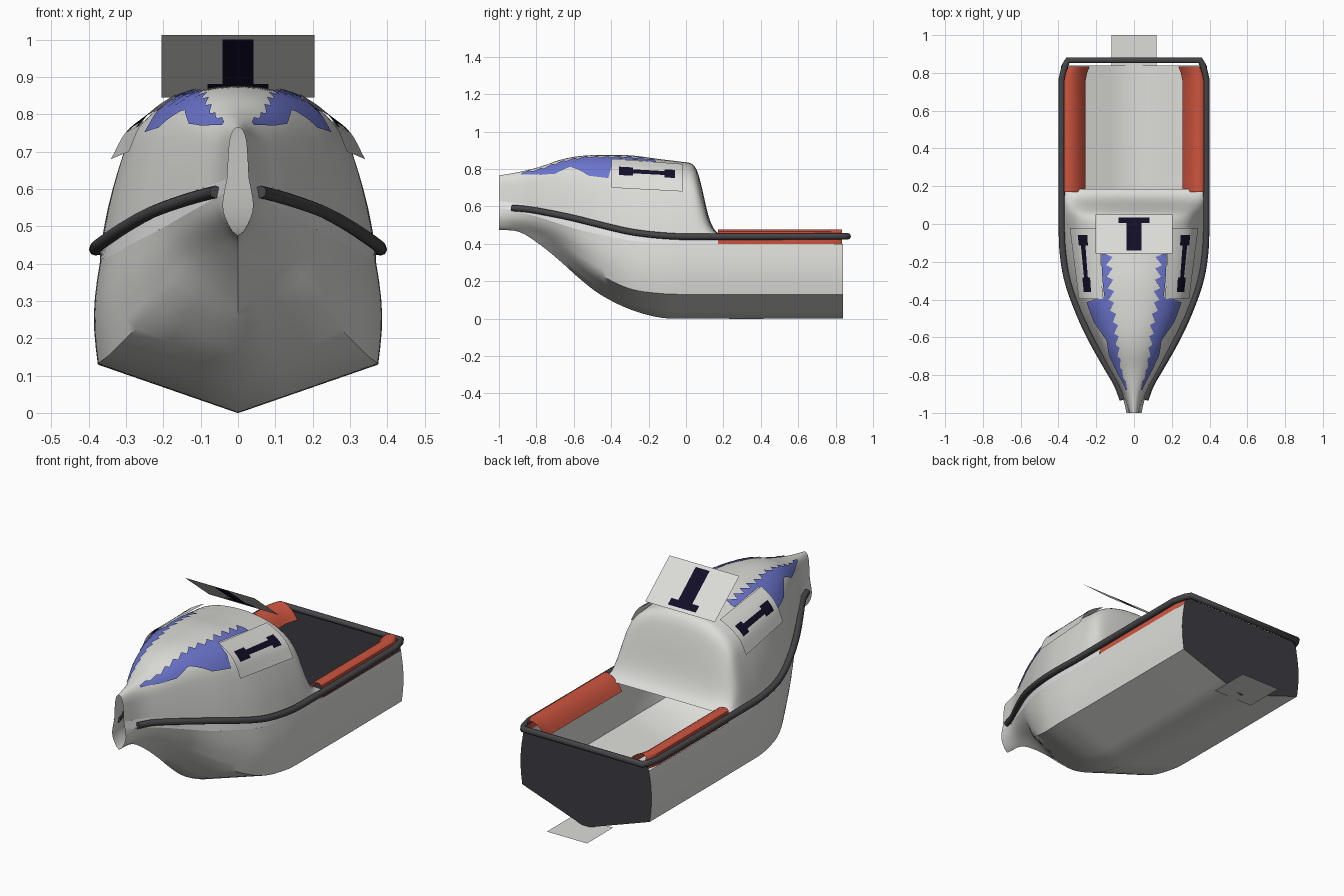
import bpy, math

if "Cube" in bpy.data.objects:
    bpy.data.objects.remove(bpy.data.objects["Cube"])


def material(name, r, g, b):
    m = bpy.data.materials.new(name)
    m.diffuse_color = (r, g, b, 1)
    m.use_nodes = True
    m.node_tree.nodes["Principled BSDF"].inputs["Base Color"].default_value = m.diffuse_color
    return m


SHELL = material("pale_grey", 0.72, 0.72, 0.69)
WHITE = material("white", 0.92, 0.92, 0.92)
RED = material("red", 0.62, 0.09, 0.05)
CHARCOAL = material("charcoal", 0.045, 0.043, 0.052)
RUBBER = material("rubber_grey", 0.06, 0.06, 0.065)
BLUE = material("blue", 0.15, 0.18, 0.62)
NAVY = material("navy_black", 0.006, 0.004, 0.02)


def sample(table, u):
    """Smooth interpolation of table rows (key, values...)."""
    u = min(max(u, table[0][0]), table[-1][0])
    i = 0
    while i < len(table) - 2 and u > table[i + 1][0]:
        i += 1
    a, b = table[i], table[i + 1]
    p, n = table[max(i - 1, 0)], table[min(i + 2, len(table) - 1)]
    h = b[0] - a[0]
    t = (u - a[0]) / h
    out = []
    for k in range(1, len(a)):
        m0 = (b[k] - p[k]) / (b[0] - p[0]) * h
        m1 = (n[k] - a[k]) / (n[0] - a[0]) * h
        out.append((2*t**3 - 3*t*t + 1) * a[k] + (t**3 - 2*t*t + t) * m0
                   + (3*t*t - 2*t**3) * b[k] + (t**3 - t*t) * m1)
    return out


def steps(a, b, n):
    return [a + (b - a) * i / n for i in range(n + 1)]


def grid(name, rows, mats, rule=None, angle=45):
    """Skin rows of points with quads; rule(i, j) picks the material."""
    w = len(rows[0])
    verts = [p for r in rows for p in r]
    faces = [(i*w + j, i*w + j + 1, (i+1)*w + j + 1, (i+1)*w + j)
             for i in range(len(rows) - 1) for j in range(w - 1)]
    me = bpy.data.meshes.new(name)
    me.from_pydata(verts, [], faces)
    for m in mats:
        me.materials.append(m)
    if rule:
        for k, f in enumerate(me.polygons):
            f.material_index = rule(k // (w - 1), k % (w - 1))
    ob = bpy.data.objects.new(name, me)
    bpy.context.collection.objects.link(ob)
    bpy.ops.object.select_all(action='DESELECT')
    ob.select_set(True)
    bpy.context.view_layer.objects.active = ob
    bpy.ops.object.shade_smooth_by_angle(angle=math.radians(angle))
    return ob


def flip(rows):
    return [[(-x, y, z) for x, y, z in reversed(r)] for r in rows]


def both(name, rows, mats, rule=None):
    grid("right_" + name, rows, mats, rule)
    w = len(rows[0]) - 1
    grid("left_" + name, flip(rows), mats,
         (lambda i, j: rule(i, w - 1 - j)) if rule else None)


# Hull stations: y, keel z, chine x, chine z, top x, top z
HULL = [(-1, .475, .015, .487, .036, .59), (-.89, .463, .02, .48, .07, .57),
        (-.78, .395, .055, .45, .125, .54), (-.67, .305, .11, .39, .185, .505),
        (-.57, .215, .19, .31, .24, .475), (-.46, .13, .265, .235, .29, .45),
        (-.3, .05, .34, .16, .345, .418), (-.14, .006, .371, .135, .366, .405),
        (0, 0, .375, .13, .37, .40), (.84, 0, .375, .13, .37, .40)]


def hull_half(y):
    k, cx, cz, tx, tz = sample(HULL, y)
    side = [(tx + (cx - tx) * t + .013 * math.sin(math.pi * t), y,
             tz + (cz - tz) * t) for t in steps(0, 1, 6)]
    bottom = [(cx * (1 - t), y, cz + (k - cz) * t) for t in (.33, .67, 1)]
    return side + bottom


def hull_section(y):
    h = hull_half(y)
    return h + [(-x, yy, z) for x, yy, z in reversed(h[:-1])]


grid("hull", [hull_section(y) for y in steps(-1, 0, 36) + [.3, .6, .84]], [SHELL])

# Transom closes the stern up to the rail
edge = [(.36, .84, .44)] + hull_half(.84)
grid("transom", [edge, [(-x, y, z) for x, y, z in edge]], [CHARCOAL])

# Deck stations: y, half width, base z, crown z
DECK = [(-1, .028, .63, .765), (-.89, .06, .615, .785), (-.78, .12, .595, .812),
        (-.67, .178, .565, .85), (-.57, .23, .53, .869), (-.46, .282, .50, .875),
        (-.3, .335, .475, .873), (-.14, .36, .46, .853), (-.02, .367, .45, .838),
        (.03, .368, .447, .828), (.06, .368, .445, .79), (.085, .368, .443, .70),
        (.12, .368, .442, .55), (.15, .368, .441, .48), (.185, .368, .44, .445)]
# Deck arch: step, share of width, share of height
ARCH = [(0, 1, 0), (1, .95, .25), (2, .88, .5), (3, .80, .70), (4, .66, .84),
        (5, .45, .94), (6, .2, .99), (7, 0, 1)]


def deck_point(y, t, lift=0):
    w, base, crown = sample(DECK, y)
    f, g = sample(ARCH, t)
    return (f * (w + lift), y, base + g * (crown - base + lift))


def deck_section(y):
    h = [deck_point(y, t) for t in steps(0, 7, 14)]
    return h + [(-x, yy, z) for x, yy, z in reversed(h[:-1])]


grid("foredeck", [deck_section(y) for y in steps(-1, 0, 40) + steps(.012, .185, 16)],
     [SHELL], angle=60)

# White gunwale band between hull and deck
band = []
for y in steps(-1, .17, 36):
    tx, tz = sample(HULL, y)[3:]
    w, base, _ = sample(DECK, y)
    band.append([(tx, y, tz), (w, y, base)])
both("gunwale_band", band, [WHITE])

# Padded cockpit coamings
PAD = [(.368, .40), (.37, .465), (.36, .475), (.34, .476), (.315, .466),
       (.29, .447), (.27, .422), (.256, .40)]
pads = [[(x - dx, y, z) for x, z in PAD]
        for y, dx in ((.17, 0), (.76, 0), (.80, .008), (.835, .022))]
both("coaming_pad", pads, [RED])

# Rub rail around the whole edge: y, x, z
RAIL = [(-.93, .06, .592), (-.85, .09, .585), (-.75, .148, .568), (-.6, .232, .537),
        (-.46, .296, .502), (-.3, .352, .465), (-.15, .377, .446), (0, .382, .438),
        (.77, .382, .44)]
side = []
for y in steps(-.93, 0, 30) + [.4, .77]:
    x, z = sample(RAIL, y)
    side.append((x, y, z))
side += [(.365, .84, .44), (.35, .867, .44)]
path = side + [(-x, y, z) for x, y, z in reversed(side)]
cu = bpy.data.curves.new("rub_rail", 'CURVE')
cu.dimensions = '3D'
cu.bevel_depth = .017
cu.bevel_resolution = 2
cu.use_fill_caps = True
sp = cu.splines.new('POLY')
sp.points.add(len(path) - 1)
for p, c in zip(sp.points, path):
    p.co = (*c, 1)
cu.materials.append(RUBBER)
bpy.context.collection.objects.link(bpy.data.objects.new("rub_rail", cu))

# Jagged blue flashes on the bow: y, lower and upper arch step
FLASH = [(-.88, 4.3, 4.7), (-.78, 3.5, 4.5), (-.70, 3.2, 4.7), (-.62, 3.9, 4.9),
         (-.52, 2.9, 5.1), (-.41, 2.8, 5.0), (-.39, 4.8, 5.1), (-.16, 4.9, 5.15)]
flash = []
for n, y in enumerate(steps(-.88, -.16, 48)):
    i = max(k for k in range(len(FLASH) - 1) if FLASH[k][0] <= y + 1e-6)
    a, b = FLASH[i], FLASH[i + 1]
    s = (y - a[0]) / (b[0] - a[0])
    lo, hi = (a[k] + (b[k] - a[k]) * s for k in (1, 2))
    hi += .4 * (n % 4) / 3
    flash.append([deck_point(y, t, .007) for t in steps(lo, hi, 4)])
both("bow_flash", flash, [BLUE])

# Curved side panels with a dark bar
FRONT = [(0, .165, .855), (1, .225, .815), (2, .262, .77), (3, .292, .70)]
REAR = [(0, .185, .827), (1, .25, .793), (2, .302, .75), (3, .34, .68)]
panel = []
for s in steps(0, 1, 20):
    row = []
    for t in steps(0, 3, 12):
        a, b = sample(FRONT, t), sample(REAR, t)
        row.append((a[0] + (b[0] - a[0]) * s, -.397 + .377 * s,
                    a[1] + (b[1] - a[1]) * s))
    panel.append(row)
both("side_panel", panel, [SHELL, NAVY],
     lambda i, j: int(2 <= i < 18 and (j in (5, 6) or (i >= 15 or i < 6) and 4 <= j < 8)))

# Raised tilted panel over the cockpit with a dark bar
top = [[(x, -.155 + .205 * s, 1.012 - .167 * s) for x in steps(-.205, .205, 20)]
       for s in steps(0, 1, 14)]
grid("tilted_panel", top, [SHELL, NAVY],
     lambda i, j: int(1 <= i < 13 and (8 <= j < 12 or i >= 11 and 6 <= j < 14)))

# Flat trim plate under the stern
grid("trim_plate", [[(-.118, .78, .008), (.118, .78, .008)],
                    [(-.118, 1, .008), (.118, 1, .008)]], [SHELL])
